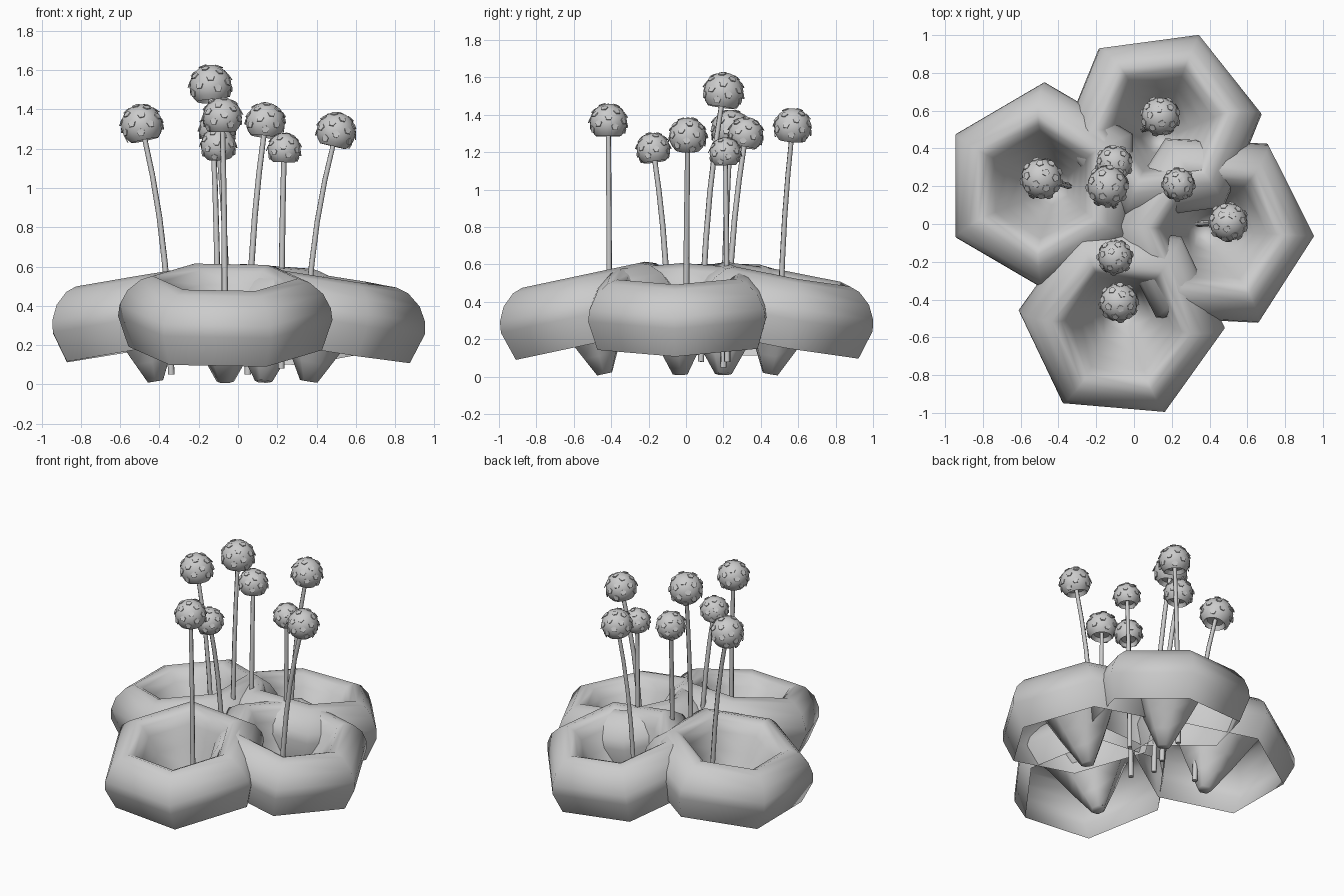
import bpy, bmesh, math
from mathutils import Vector, Matrix

if "Cube" in bpy.data.objects:
    bpy.data.objects.remove(bpy.data.objects["Cube"])


def lathe(bm, profile, sides, offset=0.0):
    """Revolve (radius, height) points around z; radius 0 makes a pole."""
    rings = []
    for r, h in profile:
        if r == 0:
            rings.append([bm.verts.new((0, 0, h))])
        else:
            angles = [offset + math.tau * i / sides for i in range(sides)]
            rings.append([bm.verts.new((r * math.cos(a), r * math.sin(a), h)) for a in angles])
    for a, b in zip(rings, rings[1:]):
        for i in range(sides):
            j = (i + 1) % sides
            if len(a) == 1:
                bm.faces.new((a[0], b[i], b[j]))
            elif len(b) == 1:
                bm.faces.new((a[i], b[0], a[j]))
            else:
                bm.faces.new((a[i], b[i], b[j], a[j]))


def finish(bm, name, matrix, angle):
    bmesh.ops.recalc_face_normals(bm, faces=bm.faces[:])
    mesh = bpy.data.meshes.new(name)
    bm.to_mesh(mesh)
    bm.free()
    ob = bpy.data.objects.new(name, mesh)
    ob.matrix_world = matrix
    bpy.context.collection.objects.link(ob)
    bpy.ops.object.select_all(action='DESELECT')
    ob.select_set(True)
    bpy.context.view_layer.objects.active = ob
    bpy.ops.object.shade_smooth_by_angle(angle=math.radians(angle))
    return ob


# Six-sided cups: funnel inside, rounded rim, open skirt outside
CUP = [(0, 0), (.045, 0), (.10, .10), (.16, .21), (.225, .34), (.28, .45), (.32, .515),
       (.37, .542), (.43, .523), (.50, .465), (.54, .39), (.548, .33), (.495, .172)]


def cup(name, x, y, lean_dir, tilt, offset, scale):
    bm = bmesh.new()
    lathe(bm, [(r * scale, h) for r, h in CUP], 6, math.radians(offset))
    d = Vector((lean_dir[0], lean_dir[1], 0)).normalized()
    axis = Vector((0, 0, 1)).cross(d)
    finish(bm, name, Matrix.Translation((x, y, .015)) @ Matrix.Rotation(math.radians(tilt), 4, axis), 75)


cup("left_cup", -.42, .20, (-1, .05), 9.5, 30, 1.0)
cup("back_cup", .13, .45, (.25, 1), 10.5, 8, .98)
cup("right_cup", .36, -.03, (1, -.1), 9, -3, 1.0)
cup("front_cup", -.065, -.435, (0, -1), 12, -5, 1.0)


# Thin bending stems
def stem(name, base, top):
    base, top = Vector(base), Vector(top)
    curve = bpy.data.curves.new(name, 'CURVE')
    curve.dimensions = '3D'
    curve.bevel_depth = .015
    curve.bevel_resolution = 1
    curve.use_fill_caps = True
    sp = curve.splines.new('POLY')
    steps = [(0, 0), (.22, .06), (.45, .22), (.63, .4), (.8, .64), (1, 1)]
    sp.points.add(len(steps) - 1)
    for p, (tz, txy) in zip(sp.points, steps):
        xy = base.lerp(top, txy)
        p.co = (xy.x, xy.y, base.z + (top.z - base.z) * tz, 1)
        p.radius = 1.15 - .25 * tz
    ob = bpy.data.objects.new(name, curve)
    bpy.context.collection.objects.link(ob)
    return (top - base) * Vector((.36, .36, .2))


# Round heads, hollow beneath, dotted with five-sided scales
def head(name, centre, radius, direction):
    bm = bmesh.new()
    arc = [math.radians(138) * i / 9 for i in range(10)]
    prof = [(radius * math.sin(a), radius * math.cos(a)) for a in arc]
    prof += [(.5 * radius, -.5 * radius), (0, -.45 * radius)]
    lathe(bm, prof, 16)
    n = 24
    for i in range(n):
        z = .94 - 1.45 * i / (n - 1)
        a = i * 2.39996
        s = math.sqrt(1 - z * z)
        nrm = Vector((s * math.cos(a), s * math.sin(a), z))
        # scales lift slightly at their lower edge
        q = (nrm + Vector((0, 0, .3 * s))).to_track_quat('Z', 'Y')
        bmesh.ops.create_cone(bm, cap_ends=True, segments=5, radius1=.2 * radius,
                              radius2=.2 * radius, depth=.05 * radius,
                              matrix=Matrix.Translation(nrm * radius * 1.01) @ q.to_matrix().to_4x4())
    q = direction.to_track_quat('Z', 'Y')
    finish(bm, name, Matrix.Translation(centre) @ q.to_matrix().to_4x4(), 40)


STALKS = [((-.34, .20, .05), (-.49, .24, 1.32), .106),
          ((-.10, .08, .08), (-.14, .20, 1.52), .107),
          ((-.065, -.41, .03), (-.08, -.415, 1.36), .100),
          ((.05, .50, .05), (.14, .57, 1.335), .100),
          ((.22, .22, .08), (.235, .21, 1.195), .085),
          ((.34, .0, .06), (.50, .01, 1.285), .100),
          ((-.05, -.09, .10), (-.10, -.175, 1.215), .090),
          ((-.05, .22, .08), (-.105, .32, 1.295), .094)]
for k, (base, top, radius) in enumerate(STALKS, 1):
    lean = stem(f"stem_{k}", base, top)
    head(f"head_{k}", top, radius, lean)
